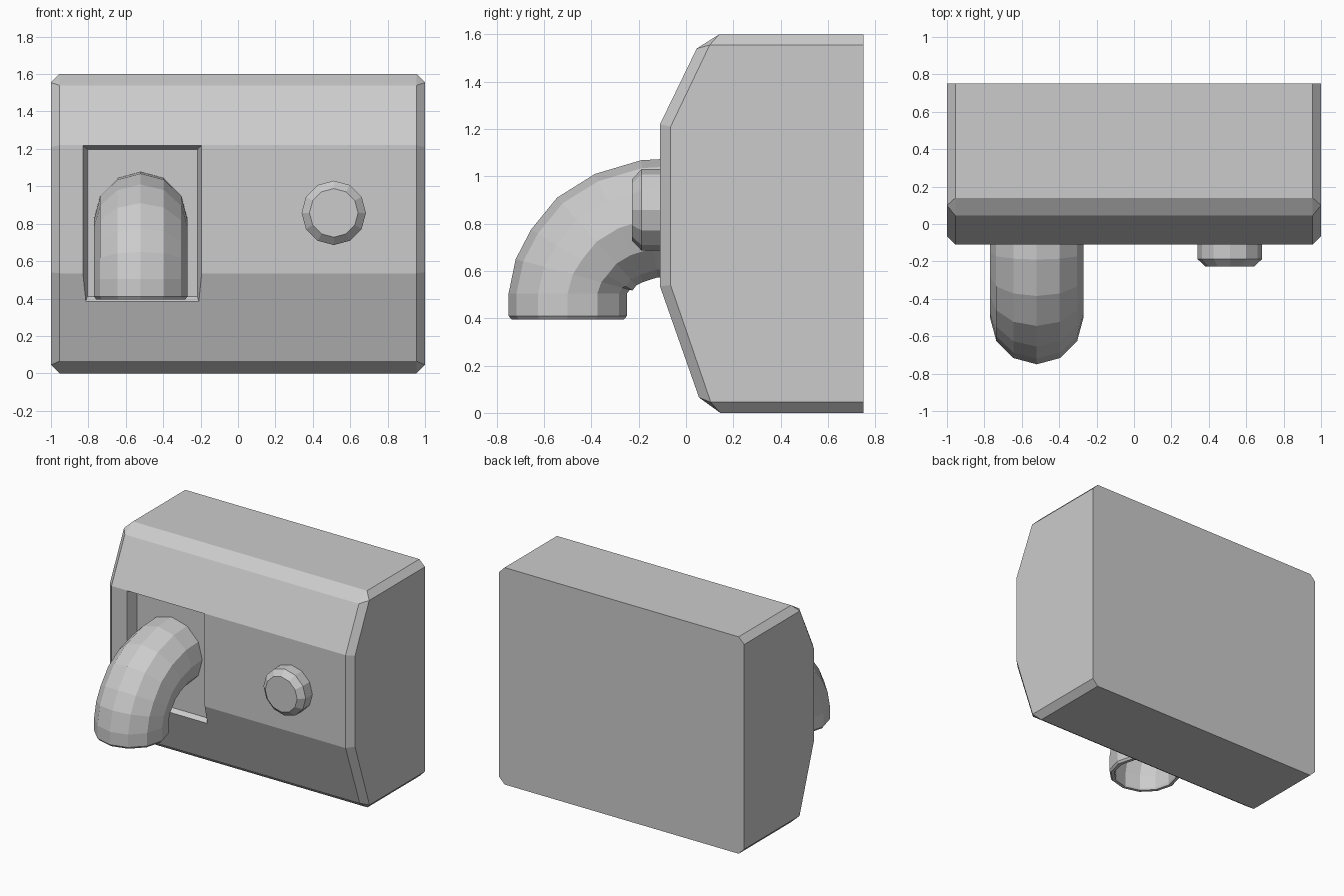
import bpy, bmesh
from math import sin, cos, pi, radians

if "Cube" in bpy.data.objects:
    bpy.data.objects.remove(bpy.data.objects["Cube"])


def loft(name, rings, cap_start=True, cap_end=True):
    """Skin a list of equal-length vertex rings into one flat-shaded object."""
    bm = bmesh.new()
    loops = [[bm.verts.new(p) for p in ring] for ring in rings]
    n = len(loops[0])
    for a, b in zip(loops, loops[1:]):
        for i in range(n):
            j = (i + 1) % n
            bm.faces.new((a[i], a[j], b[j], b[i]))
    if cap_start:
        bm.faces.new(loops[0])
    if cap_end:
        bm.faces.new(loops[-1])
    bmesh.ops.remove_doubles(bm, verts=bm.verts[:], dist=1e-4)
    bmesh.ops.recalc_face_normals(bm, faces=bm.faces[:])
    mesh = bpy.data.meshes.new(name)
    bm.to_mesh(mesh)
    bm.free()
    obj = bpy.data.objects.new(name, mesh)
    bpy.context.collection.objects.link(obj)
    return obj


# Housing: faceted side profile (y, z), chamfered at both ends
inner = [(0.75, 0), (0.145, 0), (0.055, 0.065), (-0.11, 0.535),
         (-0.11, 1.22), (0.045, 1.54), (0.14, 1.6), (0.75, 1.6)]
outer = [(0.75, 0.045), (0.105, 0.045), (0.105, 0.045), (-0.065, 0.54),
         (-0.065, 1.21), (0.10, 1.555), (0.10, 1.555), (0.75, 1.555)]
housing = loft("housing", [[(x, y, z) for y, z in prof] for x, prof in
                           ((-1, outer), (-0.955, inner), (0.955, inner), (1, outer))])


# Recess behind the nozzle: tapered cutter
def rect(x0, x1, z0, z1, y):
    return [(x0, y, z0), (x1, y, z0), (x1, y, z1), (x0, y, z1)]


cutter = loft("recess_cutter", [rect(-0.842, -0.183, 0.30, 1.228, -0.15),
                                rect(-0.805, -0.217, 0.41, 1.198, -0.03)])
cutter.hide_render = True
cutter.hide_viewport = True
cut = housing.modifiers.new("recess", 'BOOLEAN')
cut.operation = 'DIFFERENCE'
cut.solver = 'EXACT'
cut.object = cutter

# Nozzle: hollow bent pipe; each station is outer-edge point (y, z) and tilt
R, SIDES, NX = 0.25, 12, -0.52
stations = [(-0.01, 1.078, 90), (-0.19, 1.068, 82), (-0.385, 1.01, 66),
            (-0.545, 0.91, 48), (-0.655, 0.775, 31), (-0.72, 0.65, 15),
            (-0.75, 0.505, 0), (-0.75, 0.41, 0), (-0.75, 0.395, 0)]


def pipe_ring(station, r):
    y, z, deg = station
    ny, nz = -cos(radians(deg)), sin(radians(deg))
    cy, cz = y - R * ny, z - R * nz
    return [(NX + r * sin(2 * pi * i / SIDES),
             cy + r * cos(2 * pi * i / SIDES) * ny,
             cz + r * cos(2 * pi * i / SIDES) * nz) for i in range(SIDES)]


outside = [pipe_ring(s, R) for s in stations[:-1]]
rim = [pipe_ring(stations[-1], 0.238), pipe_ring(stations[-1], 0.215)]
inside = [pipe_ring(s, 0.21) for s in reversed(stations[:-1])]
loft("nozzle", outside + rim + inside, cap_start=False)

# Push button: short chamfered cylinder
loft("button", [[(0.512 + r * sin(2 * pi * i / 12), y, 0.858 + r * cos(2 * pi * i / 12))
                 for i in range(12)]
                for r, y in ((0.172, -0.09), (0.172, -0.188), (0.13, -0.228))])
